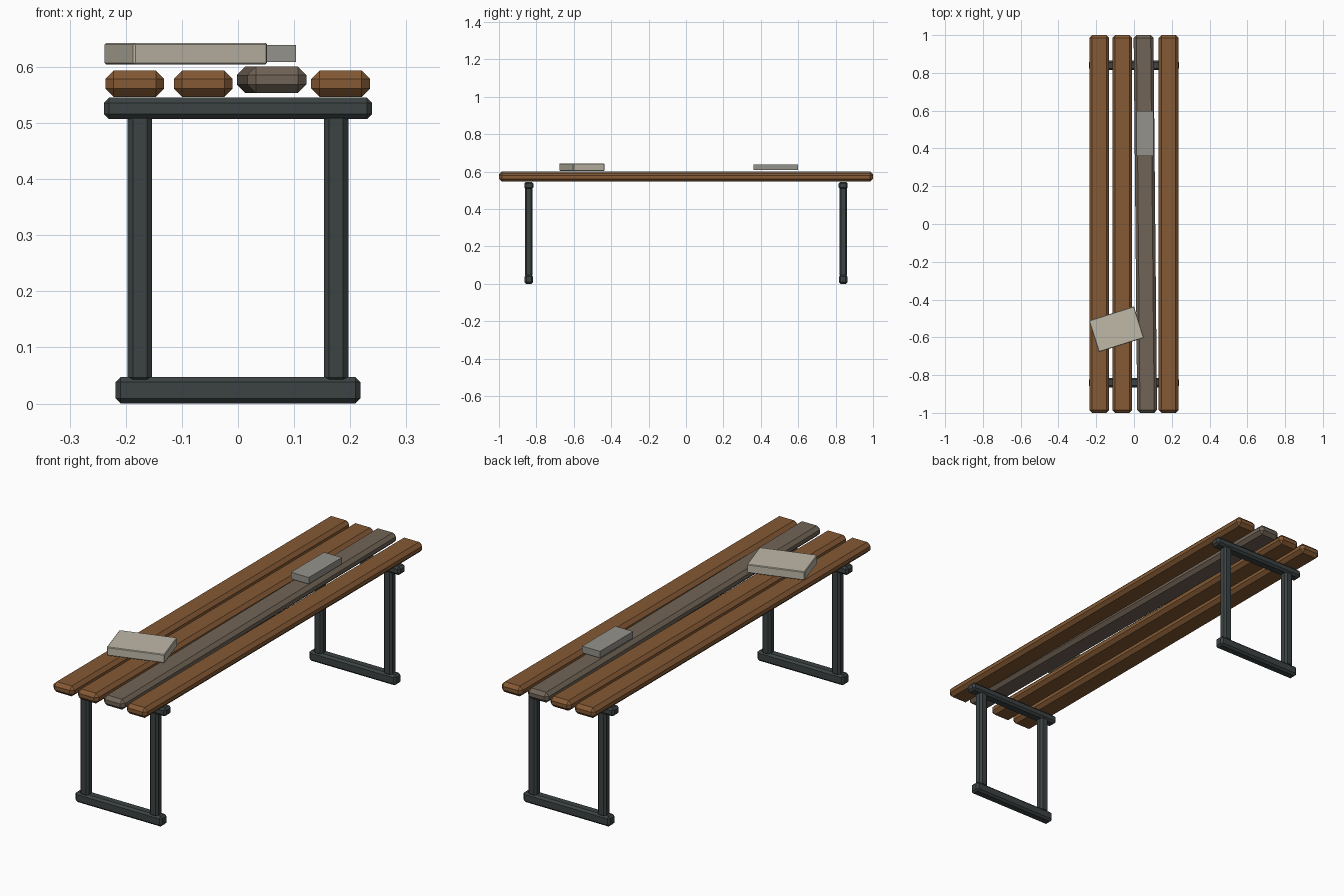
import bpy
import bmesh
from math import radians

cube = bpy.data.objects.get("Cube")
if cube:
    bpy.data.objects.remove(cube, do_unlink=True)


def material(name, r, g, b):
    mat = bpy.data.materials.new(name)
    mat.use_nodes = True
    mat.diffuse_color = (r, g, b, 1)
    mat.node_tree.nodes["Principled BSDF"].inputs["Base Color"].default_value = (r, g, b, 1)
    return mat


wood = material("brown wood", 0.23, 0.10, 0.034)
weathered = material("weathered wood", 0.165, 0.127, 0.095)
metal = material("dark metal", 0.045, 0.055, 0.055)
paper = material("pale paper", 0.52, 0.48, 0.39)
grey = material("grey box", 0.30, 0.29, 0.26)


def block(name, centre, size, mat, chamfer=0.0, turn=0.0):
    """Box with chamfered edges, turned about the vertical axis."""
    bm = bmesh.new()
    bmesh.ops.create_cube(bm, size=1)
    bmesh.ops.scale(bm, vec=size, verts=bm.verts)
    if chamfer:
        bmesh.ops.bevel(bm, geom=bm.edges[:], offset=chamfer, segments=1,
                        affect='EDGES', clamp_overlap=True)
    mesh = bpy.data.meshes.new(name)
    bm.to_mesh(mesh)
    bm.free()
    mesh.materials.append(mat)
    ob = bpy.data.objects.new(name, mesh)
    ob.location = centre
    ob.rotation_euler.z = turn
    bpy.context.collection.objects.link(ob)
    return ob


# Seat slats, one of them loose and weathered
slat = (0.105, 2.0, 0.047)
for name, x in (("left_slat", 0.183), ("inner_right_slat", -0.062), ("right_slat", -0.184)):
    block(name, (x, 0, 0.570), slat, wood, 0.015)
block("loose_slat", (0.06, 0, 0.577), slat, weathered, 0.015, 0.0095)

# Leg frames at both ends
for end, y in (("front", -0.84), ("back", 0.84)):
    block(end + "_top_beam", (0, y, 0.526), (0.478, 0.049, 0.038), metal, 0.009)
    block(end + "_foot_beam", (0, y, 0.0235), (0.436, 0.046, 0.047), metal, 0.009)
    for side, x in (("right", -0.175), ("left", 0.175)):
        block(f"{end}_{side}_post", (x, y, 0.277), (0.043, 0.041, 0.48), metal, 0.009)

# Things left on the seat
block("book", (-0.093, -0.557, 0.6235), (0.25, 0.175, 0.039), paper, 0.003, radians(17.5))
block("small_box", (0.058, 0.48, 0.624), (0.09, 0.238, 0.03), grey)
